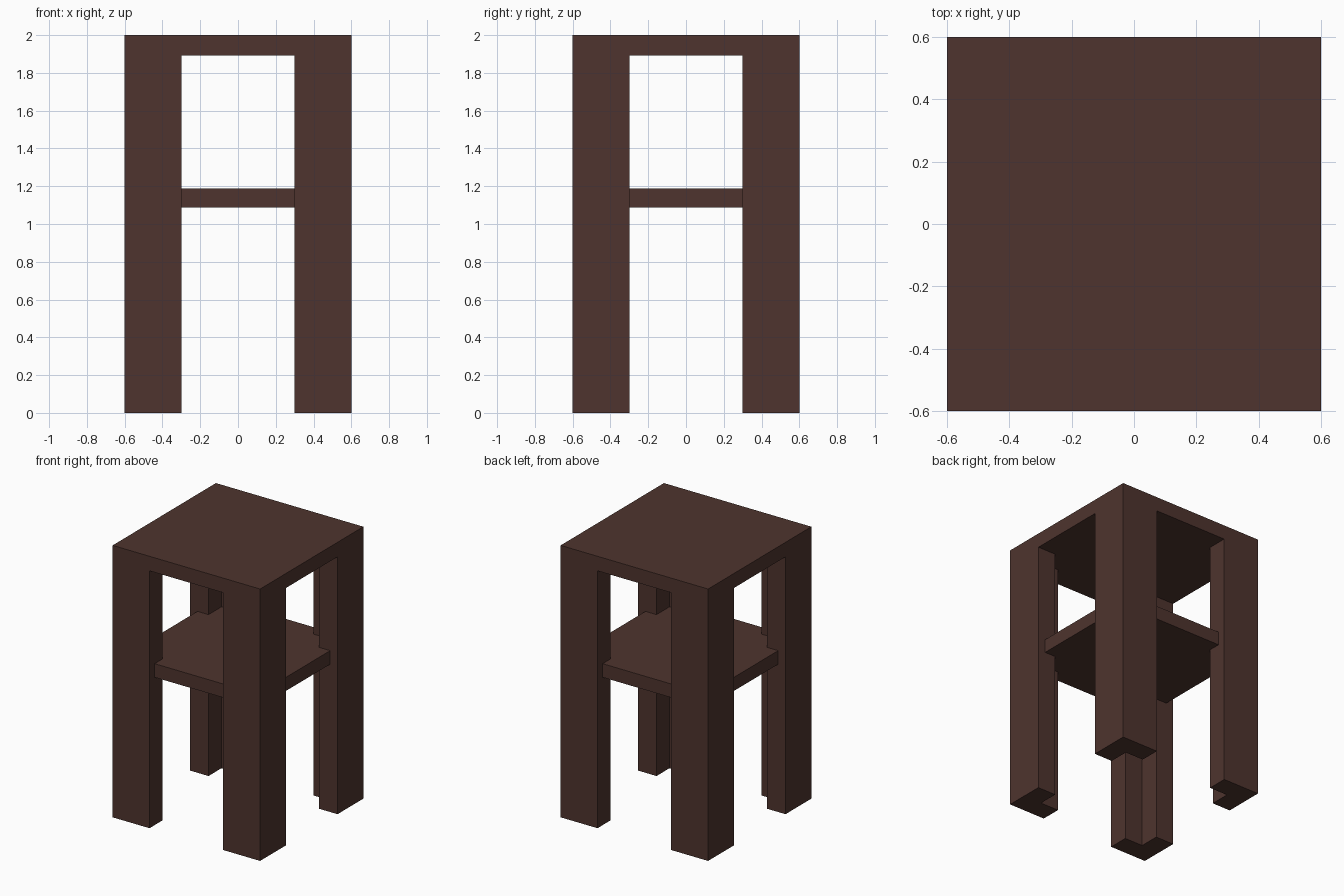
import bpy
import bmesh

if "Cube" in bpy.data.objects:
    bpy.data.objects.remove(bpy.data.objects["Cube"])

wood = bpy.data.materials.new("dark brown wood")
wood.diffuse_color = (0.0762, 0.0343, 0.0273, 1.0)
wood.use_nodes = True
wood.node_tree.nodes["Principled BSDF"].inputs["Base Color"].default_value = wood.diffuse_color

HALF = 0.6       # outer half width
ARM = 0.3        # length of each leg arm
THICK = 0.15     # leg board thickness
TOP_Z = 1.893    # underside of the top


def prism(name, outline, z0, z1):
    """Extrude a flat outline from z0 up to z1."""
    bm = bmesh.new()
    face = bm.faces.new([bm.verts.new((x, y, z0)) for x, y in outline])
    new = bmesh.ops.extrude_face_region(bm, geom=[face])["geom"]
    bmesh.ops.translate(bm, vec=(0, 0, z1 - z0),
                        verts=[v for v in new if isinstance(v, bmesh.types.BMVert)])
    bmesh.ops.recalc_face_normals(bm, faces=bm.faces)
    mesh = bpy.data.meshes.new(name)
    bm.to_mesh(mesh)
    bm.free()
    mesh.materials.append(wood)
    obj = bpy.data.objects.new(name, mesh)
    bpy.context.collection.objects.link(obj)
    return obj


def square(h):
    return [(-h, -h), (h, -h), (h, h), (-h, h)]


# Table top and the lower shelf, whose corners sit inside the legs
prism("table_top", square(HALF), TOP_Z, 2.0)
prism("shelf", square(0.54), 1.087, 1.187)

# Four L-shaped corner legs
inner, end = HALF - THICK, HALF - ARM
leg = [(HALF, HALF), (end, HALF), (end, inner),
       (inner, inner), (inner, end), (HALF, end)]
for sx, side in ((-1, "left"), (1, "right")):
    for sy, depth in ((-1, "front"), (1, "back")):
        prism(f"{depth}_{side}_leg", [(x * sx, y * sy) for x, y in leg], 0.0, TOP_Z)
